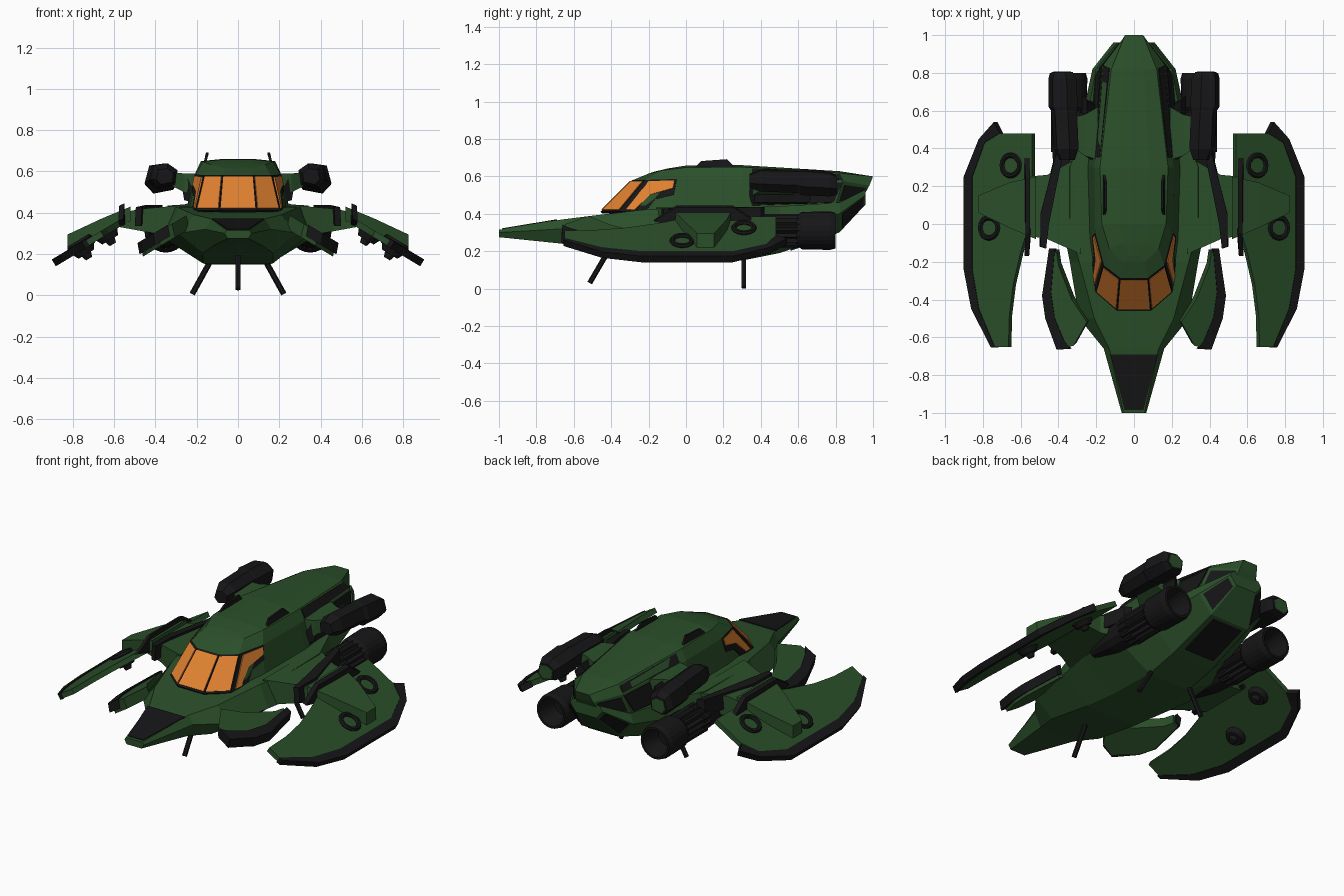
import bpy, bmesh
from math import sin, cos, pi
from mathutils import Vector as V

if "Cube" in bpy.data.objects:
    bpy.data.objects.remove(bpy.data.objects["Cube"])


def material(name, rgb):
    m = bpy.data.materials.new(name)
    m.diffuse_color = (*rgb, 1)
    m.use_nodes = True
    m.node_tree.nodes["Principled BSDF"].inputs["Base Color"].default_value = m.diffuse_color
    return m


GREEN = material("green", (.024, .08, .023))
BLACK = material("black", (.008, .008, .009))
ORANGE = material("orange", (.75, .22, .03))


def loft(name, rings, mat, mirror=False, ngon=False):
    """Join closed rings of equal length into a capped solid."""
    n = len(rings[0])
    verts = [V(p) for r in rings for p in r]
    faces = [(k*n+i, k*n+(i+1) % n, (k+1)*n+(i+1) % n, (k+1)*n+i)
             for k in range(len(rings)-1) for i in range(n)]
    for o in (0, (len(rings)-1)*n):
        if ngon:
            faces.append([o+i for i in range(n)])
        else:
            faces += [(o+i, o+i+1, o+n-2-i, o+n-1-i) for i in range(n//2-1)]
    me = bpy.data.meshes.new(name)
    me.from_pydata(verts, [], faces)
    bm = bmesh.new()
    bm.from_mesh(me)
    bmesh.ops.recalc_face_normals(bm, faces=bm.faces)
    bm.to_mesh(me)
    bm.free()
    me.materials.append(mat)
    ob = bpy.data.objects.new(name, me)
    bpy.context.collection.objects.link(ob)
    if mirror:
        ob.modifiers.new("mirror", 'MIRROR')
    return ob


def slab(name, pts, off, mat, mirror=True):
    return loft(name, [pts, [V(p)+V(off) for p in pts]], mat, mirror, True)


def both(half):
    return list(half) + [(-x, y, z) for x, y, z in reversed(half)]


def patch(name, corners, uv, lift, mat, mirror=True):
    """Thin panel on a four-cornered surface (a-b along u, a-d along v)."""
    a, b, c, d = map(V, corners)
    nrm = (c-a).cross(d-b).normalized()
    mid = (a+b+c+d)/4
    if nrm.dot(mid-V((0, mid.y*.9, .38))) < 0:
        nrm = -nrm
    pts = [(a*(1-u)+b*u)*(1-v)+(d*(1-u)+c*u)*v - nrm*.012 for u, v in uv]
    return slab(name, pts, nrm*(.012+lift), mat, mirror)


def lathe(name, cx, cz, prof, mat, n=20, star=0):
    rings = [[(cx+cos(2*pi*i/n)*(r-star*(i % 2)), y, cz+sin(2*pi*i/n)*(r-star*(i % 2)))
              for i in range(n)] for y, r in prof]
    return loft(name, rings, mat, True, True)


def tube(name, a, b, r1, r2, mat, mirror=True, n=8):
    a, b = V(a), V(b)
    q = (b-a).to_track_quat('Z', 'Y')
    ring = lambda c, r: [c+q @ V((r*cos(2*pi*(i+.5)/n), r*sin(2*pi*(i+.5)/n), 0)) for i in range(n)]
    return loft(name, [ring(a, r1), ring(b, r2)], mat, mirror, True)


QUAD = [(0, 0), (1, 0), (1, 1), (0, 1)]


def inset(m, k):
    return [(m, k), (1-m, k), (1-m, 1-k), (m, 1-k)]


# lower hull: top edge, side edge and bottom edge at stations along y
stations = [(-1, .055, .315, .065, .3, .05, .275), (-.66, .13, .37, .16, .32, .12, .24),
            (-.5, .21, .39, .29, .3, .17, .205), (-.2, .29, .425, .34, .29, .17, .155),
            (0, .34, .43, .38, .29, .15, .15), (.3, .34, .435, .38, .29, .14, .15),
            (.5, .26, .44, .29, .34, .14, .19), (.82, .2, .46, .22, .4, .13, .3),
            (.96, .09, .53, .11, .5, .07, .45)]
hull = [[(a, y, b), (c, y, d), (e, y, f)] for y, a, b, c, d, e, f in stations]
loft("lower_hull", [both(h) for h in hull], GREEN)

# cabin: rings from base to ridge, each front to tail
base = [(.09, -.455, .41), (.2, -.36, .41), (.235, -.08, .42), (.245, .3, .43), (.2, .8, .45), (.07, .93, .46)]
brow = [(.075, -.285, .58), (.16, -.22, .58), (.205, -.05, .585), (.21, .3, .585), (.165, .84, .575), (.06, .98, .55)]
roof = [(.06, -.2, .615), (.13, -.13, .632), (.17, 0, .648), (.18, .3, .65), (.12, .82, .618), (.048, 1, .6)]
ridge = [(x*.45, y+.03*(y < -.1), z+.01*(y < .95)) for x, y, z in roof]
loft("cabin", [both(r) for r in (base, brow, roof, ridge)], GREEN)


def side(i):
    return [base[i], base[i+1], brow[i+1], brow[i]]


# windows with black frames
flip = lambda p: (-p[0], p[1], p[2])
centre = [flip(base[0]), base[0], brow[0], flip(brow[0])]
for nm, quad, mir in (("front", centre, False), ("corner", side(0), True)):
    patch(nm + "_window_frame", quad, QUAD, .003, BLACK, mir)
    patch(nm + "_window", quad, inset(.03, .05), .007, ORANGE, mir)
patch("side_window_frame", side(1), [(0, 0), (.52, 0), (.6, .36), (1, .5), (1, 1), (0, 1)], .004, BLACK)
patch("side_window", side(1), [(.12, .05), (.3, .05), (.44, .52), (.95, .7), (.95, .95), (.16, .95)], .009, ORANGE)

# black trim panels on the cabin, nose and tail
patch("cabin_side_panel", side(3), [(.1, .08), (.97, .08), (1, .92), (.14, .92)], .006, BLACK)
patch("cabin_tail_panel", side(4), inset(.1, .15), .005, BLACK)
patch("roof_edge_trim", [brow[3], brow[4], roof[4], roof[3]],
      [(.1, .1), (1, .1), (1, .8), (.1, .9)], .004, BLACK)
slab("nose_panel", both([(.05, -.985, .312), (.125, -.69, .361)]), (0, 0, .01), BLACK, False)
patch("tail_side_panel", [hull[7][1], hull[8][1], hull[8][2], hull[7][2]], inset(.1, .1), .004, BLACK)
slab("tail_bottom_panel", both([(.1, .56, .215), (.1, .8, .297)]), (0, 0, -.012), BLACK, False)
slab("roof_fin", [(.155, .04, .64), (.143, .08, .682), (.143, .22, .692), (.155, .27, .64)], (.012, 0, 0), BLACK)

# front side pods
pod = [(.25, -.52), (.32, -.645), (.39, -.66), (.46, -.5), (.475, -.38), (.44, -.15), (.41, -.15), (.4, -.22), (.33, -.4)]
tilt = lambda x: .37-(x-.28)*.6
slab("front_pod", [(x, y, tilt(x)) for x, y in pod], (-.015, .015, -.065), GREEN)
edge = [(.34, -.66), (.41, -.665), (.47, -.5), (.487, -.38), (.45, -.13), (.42, -.13), (.44, -.36), (.42, -.5), (.37, -.62)]
slab("front_pod_trim", [(x, y, tilt(x)+.008) for x, y in edge], (-.01, 0, -.055), BLACK)

# shoulders joining hull and wings
box = lambda x, y0, y1, z0, z1: [(x, y0, z0), (x, y1, z0), (x, y1, z1), (x, y0, z1)]
loft("shoulder", [box(.28, -.16, .36, .28, .435), box(.46, -.08, .26, .31, .42), box(.57, -.06, .25, .33, .4)], GREEN, True)
slab("shoulder_collar", [(.37, .42, .345), (.41, .4, .345), (.5, .05, .335), (.5, -.12, .335), (.47, -.13, .335), (.455, 0, .345)],
     (-.005, 0, .092), BLACK)
loft("wing_bracket", [box(.52, -.08, .25, .36, .43), box(.66, -.02, .22, .31, .372), box(.825, .06, .15, .22, .295)], GREEN, True)
slab("wing_blade", [(.555, -.17, .37), (.545, -.05, .34), (.545, .28, .34), (.555, .35, .38), (.55, .25, .445), (.55, -.05, .445)],
     (.025, 0, -.01), BLACK)

# crescent wings lying on one sloping plane
plane = lambda x: .17+(.9-x)*.6
wing = [(.54, .48), (.76, .48), (.8, .44), (.885, .25), (.885, -.24), (.84, -.45), (.74, -.65),
        (.665, -.65), (.66, -.48), (.64, -.32), (.6, -.15), (.57, -.05), (.54, .05)]
NRM = V((.6, 0, 1)).normalized()
slab("wing", [(x, y, plane(x)) for x, y in wing], NRM*-.03, GREEN)
rim = [(.71, .48), (.74, .54), (.82, .45), (.9, .25), (.9, -.24), (.86, -.45), (.755, -.655),
       (.735, -.655), (.82, -.45), (.855, -.24), (.855, .25), (.79, .43)]
slab("wing_rim", [V((x, y, plane(x)))+NRM*.004 for x, y in rim], NRM*-.038, BLACK)

# lift thrusters: ring above, stepped nozzle below
for k, (x, y) in enumerate([(.65, .31), (.765, -.02)]):
    c = V((x, y, plane(x)))
    bpy.ops.mesh.primitive_torus_add(major_segments=20, minor_segments=6, major_radius=.054, minor_radius=.014)
    t = bpy.context.object
    t.name = f"thruster_ring_{k}"
    q = NRM.to_track_quat('Z', 'Y')
    for v in t.data.vertices:
        v.co = q @ v.co + c + NRM*.006
    t.data.materials.append(BLACK)
    t.modifiers.new("mirror", 'MIRROR')
    tube(f"thruster_cone_{k}", c-NRM*.02, c-NRM*.06, .065, .045, BLACK, n=16)
    tube(f"thruster_tip_{k}", c-NRM*.05, c-NRM*.085, .03, .018, BLACK, n=12)

# main engines with ribbed casing and hollow nozzle
EX, EZ = .35, .31
lathe("engine_body", EX, EZ, [(.08, .04), (.25, .075), (.44, .085), (.46, .07)], BLACK, 12)
lathe("engine_ribs", EX, EZ, [(.38, .09), (.63, .09)], BLACK, 32, .014)
lathe("engine_nozzle", EX, EZ, [(.59, .08), (.62, .1), (.77, .103), (.8, .095), (.8, .082), (.68, .06)], BLACK, 24)

# upper pods on short pylons
shape = [(-.07, .03), (-.02, .065), (.05, .055), (.07, -.02), (.03, -.062), (-.06, -.045)]
rings = [[(cx+s*x, y, cz+s*z) for x, z in shape]
         for y, s, cx, cz in ((.34, .6, .355, .575), (.4, .95, .36, .578), (.6, .98, .37, .572), (.62, 1.1, .375, .568),
                              (.77, 1.05, .378, .558), (.805, .8, .38, .55))]
loft("upper_pod", rings, BLACK, True)
slab("upper_pod_exhaust", [(.38+.65*x, .8, .55+.65*z) for x, z in shape], (0, .008, 0), GREEN)
loft("pod_pylon", [box(.19, .34, .62, .48, .59), box(.26, .36, .58, .5, .59), box(.34, .42, .56, .54, .6)], GREEN, True)
slab("pylon_brace", [(.2, .34, .45), (.26, .36, .46), (.275, .38, .54), (.25, .36, .58), (.21, .33, .5)], (0, .3, 0), BLACK)

# landing legs
tube("front_leg", (0, -.41, .21), (0, -.515, .03), .014, .014, BLACK, False, 6)
tube("rear_leg", (.12, .31, .19), (.222, .31, .006), .014, .014, BLACK, True, 6)
